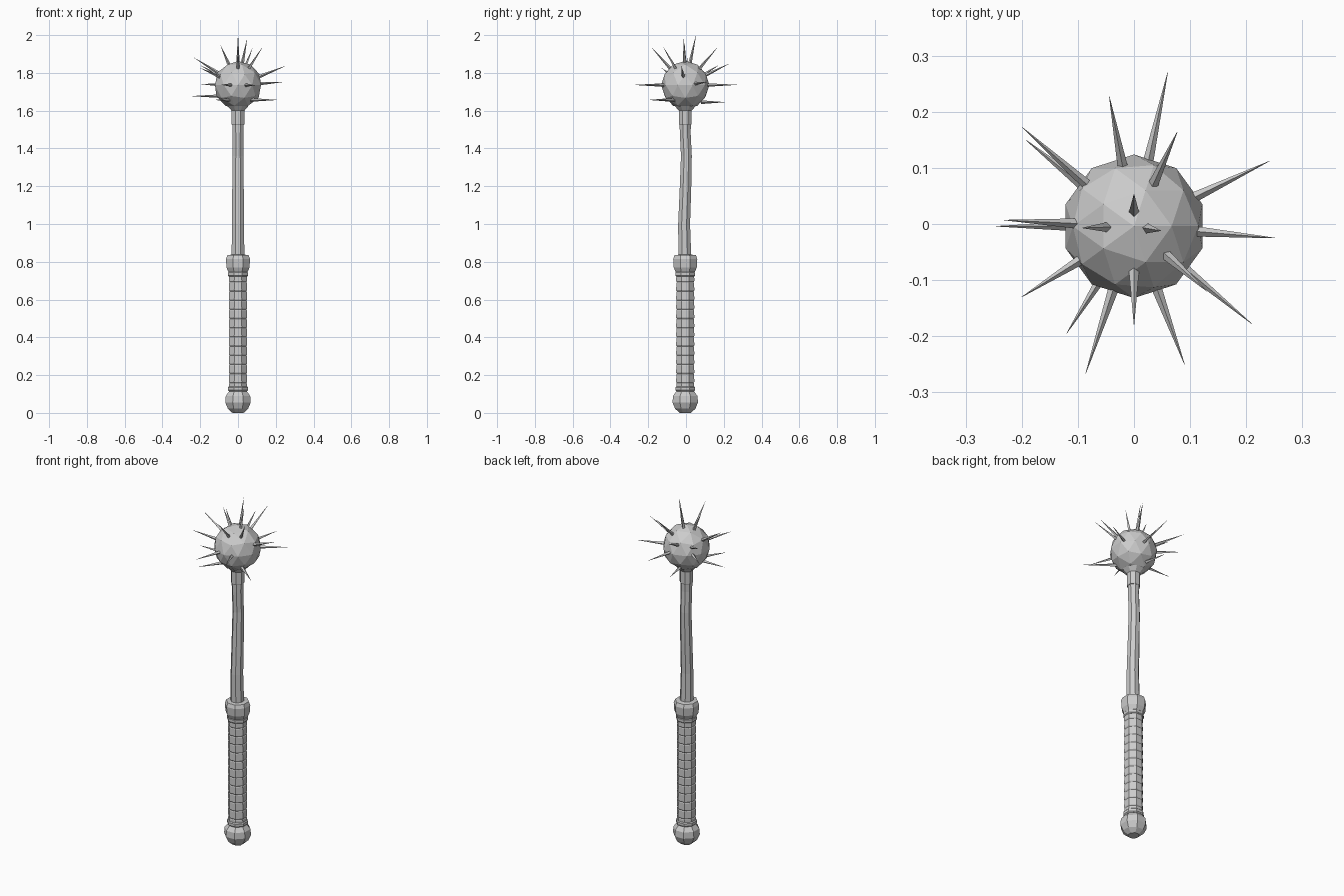
import bpy, bmesh, math
from mathutils import Vector

if "Cube" in bpy.data.objects:
    bpy.data.objects.remove(bpy.data.objects["Cube"], do_unlink=True)

metal = bpy.data.materials.new("grey metal")
metal.use_nodes = True
metal.diffuse_color = (0.6, 0.6, 0.6, 1)
metal.node_tree.nodes["Principled BSDF"].inputs["Base Color"].default_value = (0.6, 0.6, 0.6, 1)

AXIS_Y = -0.004
CENTRE = Vector((0, AXIS_Y, 1.735))


def finish(bm, name):
    bmesh.ops.recalc_face_normals(bm, faces=bm.faces)
    mesh = bpy.data.meshes.new(name)
    bm.to_mesh(mesh)
    bm.free()
    mesh.materials.append(metal)
    obj = bpy.data.objects.new(name, mesh)
    bpy.context.collection.objects.link(obj)
    return obj


def lathe(name, profile, sides=8, turn=0.5):
    """Faceted closed solid from (radius, z, y shift) rings."""
    bm = bmesh.new()
    rings = []
    for r, z, dy in profile:
        angles = [2 * math.pi * (i + turn) / sides for i in range(sides)]
        rings.append([bm.verts.new((r * math.cos(a), AXIS_Y + dy + r * math.sin(a), z))
                      for a in angles])
    for low, high in zip(rings, rings[1:]):
        for i in range(sides):
            j = (i + 1) % sides
            bm.faces.new((low[i], low[j], high[j], high[i]))
    bm.faces.new(rings[0][::-1])
    bm.faces.new(rings[-1])
    return finish(bm, name)


# Rounded pommel
lathe("pommel", [(0.032, 0, 0), (0.058, 0.022, 0), (0.073, 0.055, 0),
                 (0.070, 0.09, 0), (0.050, 0.115, 0)])

# Wrapped grip: slightly tapered bands with shallow grooves
grip = []
bands, start, step = 13, 0.11, 0.0485
for i in range(bands):
    z = start + i * step
    grip += [(0.048, z, 0), (0.052, z + 0.006, 0), (0.051, z + step - 0.004, 0)]
lathe("grip", grip)

# Thin rings at both ends of the grip
for name, z in (("lower_ring", 0.115), ("upper_ring", 0.722)):
    lathe(name, [(0.052, z, 0), (0.057, z + 0.005, 0),
                 (0.057, z + 0.02, 0), (0.052, z + 0.025, 0)])

# Flared guard above the grip
lathe("guard", [(0.050, 0.735, 0), (0.066, 0.77, 0), (0.069, 0.815, 0),
                (0.061, 0.835, 0), (0.036, 0.838, 0)])

# Slightly crooked shaft
lathe("shaft", [(0.037, 0.82, -0.002), (0.034, 1.0, -0.006), (0.033, 1.18, 0.001),
                (0.031, 1.36, 0.006), (0.031, 1.48, 0), (0.033, 1.56, 0)])

# Socket joining the shaft to the head
lathe("socket", [(0.034, 1.525, 0), (0.037, 1.53, 0), (0.037, 1.6, 0), (0.06, 1.625, 0)])

# Faceted ball head
bm = bmesh.new()
bmesh.ops.create_icosphere(bm, subdivisions=2, radius=0.128)
bmesh.ops.translate(bm, verts=bm.verts, vec=CENTRE)
finish(bm, "head")

# Spike tips
tips = [
    (0, 0.053, 2.0), (0.048, -0.012, 1.98), (-0.092, -0.007, 1.945),
    (0.077, 0.164, 1.932), (0, -0.18, 1.932), (0.13, -0.12, 1.937),
    (-0.232, 0.007, 1.88), (0.252, -0.025, 1.837), (-0.2, 0.173, 1.84),
    (-0.044, 0.227, 1.848), (-0.2, -0.13, 1.826), (0.241, 0.112, 1.752),
    (0.06, 0.27, 1.737), (0.09, -0.25, 1.735), (-0.086, -0.266, 1.737),
    (-0.193, 0.15, 1.74), (0.21, -0.178, 1.657), (-0.12, -0.195, 1.657),
    (-0.246, -0.004, 1.677), (-0.04, 0.205, 1.645),
]
for n, tip in enumerate(tips, 1):
    tip = Vector(tip)
    out = tip - CENTRE
    if out.z < -0.03:
        # Low spikes leave the head almost level
        flat = Vector((out.x, out.y, 0)).normalized()
        base = CENTRE + flat * 0.085 + Vector((0, 0, out.z))
    else:
        base = CENTRE + out.normalized() * 0.105
    along = tip - base
    bm = bmesh.new()
    bmesh.ops.create_cone(bm, cap_ends=True, segments=4, radius1=0.010,
                          radius2=0.0004, depth=along.length)
    rot = along.to_track_quat('Z', 'Y').to_matrix()
    bmesh.ops.rotate(bm, verts=bm.verts, matrix=rot)
    bmesh.ops.translate(bm, verts=bm.verts, vec=(base + tip) / 2)
    finish(bm, "spike_%02d" % n)
